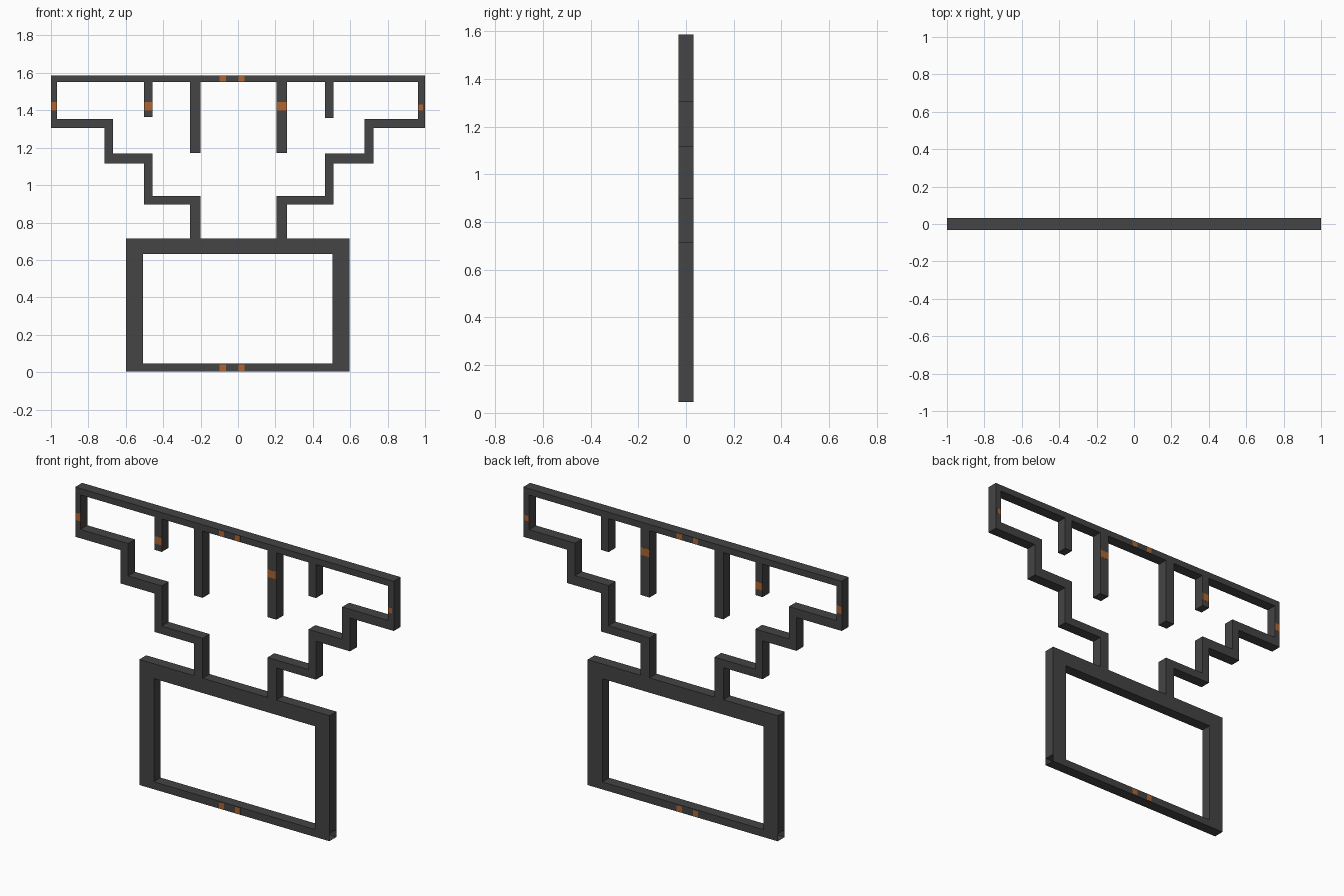
import bpy, bmesh

if "Cube" in bpy.data.objects:
    bpy.data.objects.remove(bpy.data.objects["Cube"])


def material(name, rgb):
    m = bpy.data.materials.new(name)
    m.diffuse_color = (*rgb, 1)
    m.use_nodes = True
    m.node_tree.nodes["Principled BSDF"].inputs["Base Color"].default_value = m.diffuse_color
    return m


GREY = material("dark grey", (0.058, 0.058, 0.058))
ORANGE = material("orange", (0.42, 0.13, 0.03))
Y0, Y1 = -0.031, 0.031


def bars(name, rects, mat, y0=Y0, y1=Y1, open_ends=False):
    """One object made of boxes given as (x0, x1, z0, z1)."""
    bm = bmesh.new()
    for x0, x1, z0, z1 in rects:
        vs = bmesh.ops.create_cube(bm, size=1)["verts"]
        for v in vs:
            v.co = (x1 if v.co.x > 0 else x0,
                    y1 if v.co.y > 0 else y0,
                    z1 if v.co.z > 0 else z0)
    bm.normal_update()
    if open_ends:
        ends = [f for f in bm.faces if abs(f.normal.x) > 0.9]
        bmesh.ops.delete(bm, geom=ends, context="FACES")
    me = bpy.data.meshes.new(name)
    bm.to_mesh(me)
    bm.free()
    me.materials.append(mat)
    ob = bpy.data.objects.new(name, me)
    bpy.context.collection.objects.link(ob)
    return ob


# lower rectangular frame
bars("lower_frame", [(-0.598, -0.507, 0.045, 0.715),
                     (0.504, 0.596, 0.045, 0.715),
                     (-0.507, 0.504, 0.631, 0.715)], GREY)
bars("frame_bottom_bar", [(-0.598, 0.596, 0.003, 0.045)], GREY, open_ends=True)


# stepped sides: posts (outer x, inner x) joined by treads (z0, z1)
def staircase(name, posts):
    treads = [(0.897, 0.942), (1.115, 1.17), (1.304, 1.354)]
    rects, z = [], 0.715
    for i, (a, b) in enumerate(posts):
        top = treads[i][0] if i < 3 else 1.55
        rects.append((min(a, b), max(a, b), z, top))
        if i < 3:
            outer = posts[i + 1][0]
            rects.append((min(outer, b), max(outer, b), *treads[i]))
            z = treads[i][1]
    bars(name, rects, GREY)


staircase("left_steps", [(-0.256, -0.2), (-0.502, -0.457),
                         (-0.715, -0.668), (-1.0, -0.967)])
staircase("right_steps", [(0.263, 0.207), (0.511, 0.464),
                          (0.725, 0.676), (1.0, 0.963)])

# top rail and hanging bars
bars("top_rail", [(-1, 1, 1.55, 1.586)], GREY)
bars("hanging_bars", [(-0.502, -0.457, 1.363, 1.55), (-0.256, -0.2, 1.171, 1.55),
                      (0.207, 0.263, 1.171, 1.55), (0.464, 0.511, 1.36, 1.55)], GREY)

# small orange marks on front and back
marks = [(x, x + 0.033, z0, z1) for x in (-0.098, 0.003)
         for z0, z1 in ((0.006, 0.04), (1.552, 1.584))]
marks += [(-0.999, -0.968, 1.4, 1.443), (-0.501, -0.458, 1.4, 1.443),
          (0.208, 0.262, 1.4, 1.443), (0.966, 0.99, 1.4, 1.432)]
bars("front_marks", marks, ORANGE, Y0 - 0.001, Y0)
bars("back_marks", marks, ORANGE, Y1, Y1 + 0.001)
